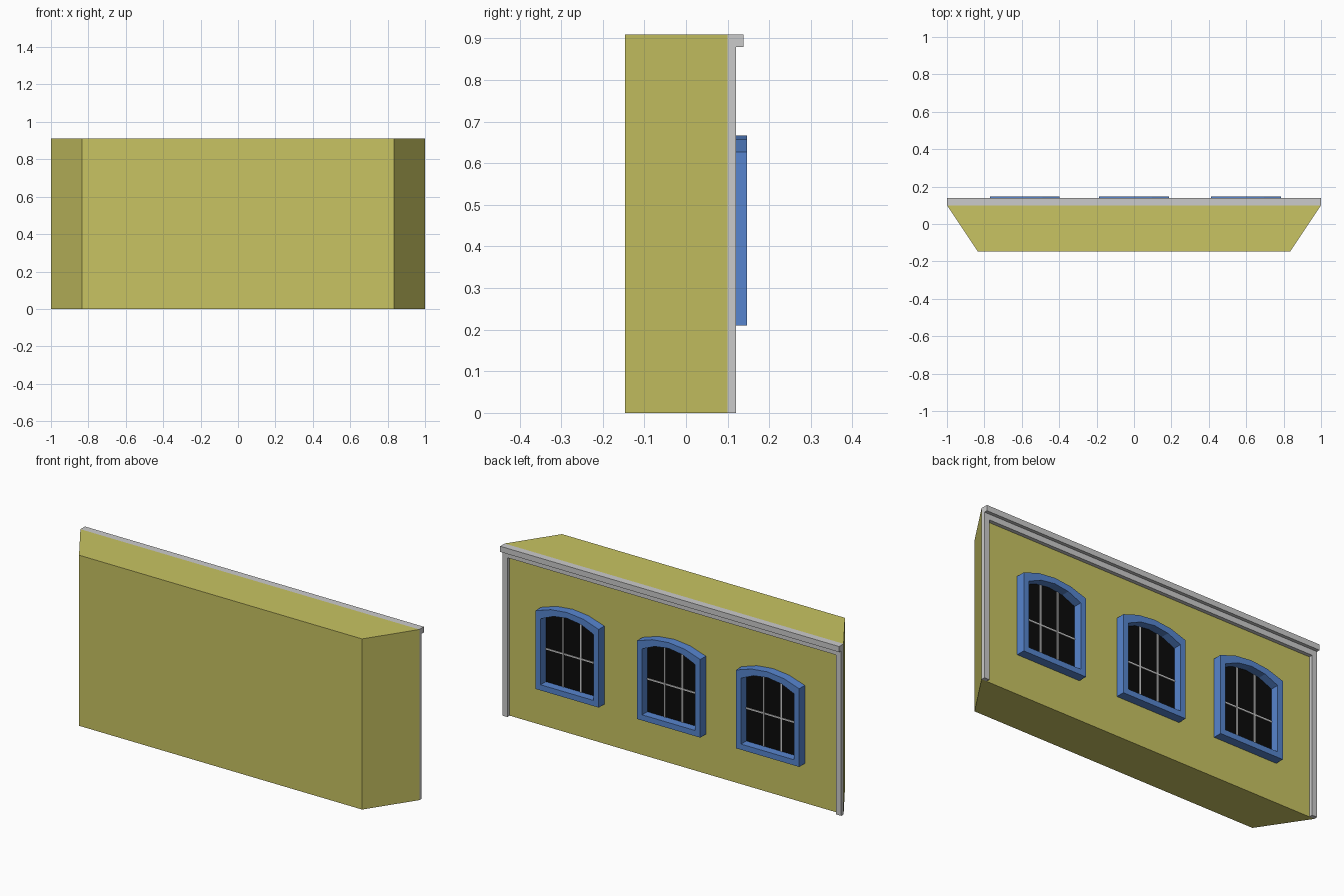
import bpy, bmesh, math

if "Cube" in bpy.data.objects:
    bpy.data.objects.remove(bpy.data.objects["Cube"])


def material(name, rgb):
    m = bpy.data.materials.new(name)
    m.diffuse_color = (*rgb, 1)
    m.use_nodes = True
    m.node_tree.nodes["Principled BSDF"].inputs["Base Color"].default_value = m.diffuse_color
    return m


YELLOW = material("yellow_wall", (0.58, 0.55, 0.122))
GREY = material("grey_trim", (0.6, 0.6, 0.6))
BLUE = material("blue_frame", (0.095, 0.235, 0.62))
BLACK = material("black_glass", (0.003, 0.003, 0.003))


def finish(bm, name, mat):
    bmesh.ops.recalc_face_normals(bm, faces=bm.faces)
    mesh = bpy.data.meshes.new(name)
    bm.to_mesh(mesh)
    bm.free()
    mesh.materials.append(mat)
    ob = bpy.data.objects.new(name, mesh)
    bpy.context.collection.objects.link(ob)
    return ob


def prism(name, pts, vec, mat):
    """Extrude a closed polygon along vec."""
    bm = bmesh.new()
    face = bm.faces.new([bm.verts.new(p) for p in pts])
    ext = bmesh.ops.extrude_face_region(bm, geom=[face], use_keep_orig=True)
    bmesh.ops.translate(bm, vec=vec, verts=[g for g in ext["geom"] if isinstance(g, bmesh.types.BMVert)])
    return finish(bm, name, mat)


def box(name, x0, x1, y0, y1, z0, z1, mat):
    pts = [(x0, y0, z0), (x1, y0, z0), (x1, y1, z0), (x0, y1, z0)]
    return prism(name, pts, (0, 0, z1 - z0), mat)


def arch(half, bottom, spring, rise, segments=4):
    """Window outline: straight jambs with a shallow segmental arch."""
    r = (half ** 2 + rise ** 2) / (2 * rise)
    a = math.asin(half / r)
    pts = [(-half, bottom), (half, bottom)]
    for i in range(segments + 1):
        t = a - 2 * a * i / segments
        pts.append((r * math.sin(t), spring + rise - r + r * math.cos(t)))
    return pts


def ring(name, cx, outer, inner, y0, y1, mat):
    """Hollow frame between two outlines."""
    bm = bmesh.new()
    loops = [[bm.verts.new((cx + x, y, z)) for x, z in o]
             for o, y in ((outer, y0), (outer, y1), (inner, y1), (inner, y0))]
    n = len(outer)
    for k in range(4):
        a, b = loops[k], loops[(k + 1) % 4]
        for i in range(n):
            j = (i + 1) % n
            bm.faces.new((a[i], a[j], b[j], b[i]))
    return finish(bm, name, mat)


WALL, H = 0.10, 0.91

# Tapered wall body
prism("wall_body", [(-0.835, -0.147, 0), (0.835, -0.147, 0), (1, WALL, 0), (-1, WALL, 0)], (0, 0, H), YELLOW)

# Corner posts, fascia and cornice
for side, x0, x1 in (("left", -1, -0.97), ("right", 0.97, 1)):
    box("corner_post_" + side, x0, x1, WALL, 0.12, 0, 0.85, GREY)
box("fascia", -1, 1, WALL, 0.12, 0.85, 0.88, GREY)
box("cornice", -1, 1, WALL, 0.138, 0.88, H, GREY)

# Three arched windows
outer = arch(0.187, 0.21, 0.627, 0.04)
inner = arch(0.156, 0.24, 0.592, 0.044)
for n, cx in enumerate((-0.584, 0, 0.599), 1):
    ring(f"window_frame_{n}", cx, outer, inner, WALL, 0.147, BLUE)
    prism(f"window_glass_{n}", [(cx + x, WALL, z) for x, z in inner], (0, 0.003, 0), BLACK)
    # Glazing bars
    for k, dx in enumerate((-0.052, 0.052), 1):
        box(f"window_{n}_upright_bar_{k}", cx + dx - 0.004, cx + dx + 0.004, WALL, 0.107, 0.24, 0.628, GREY)
    box(f"window_{n}_cross_bar", cx - 0.156, cx + 0.156, WALL, 0.106, 0.413, 0.421, GREY)
